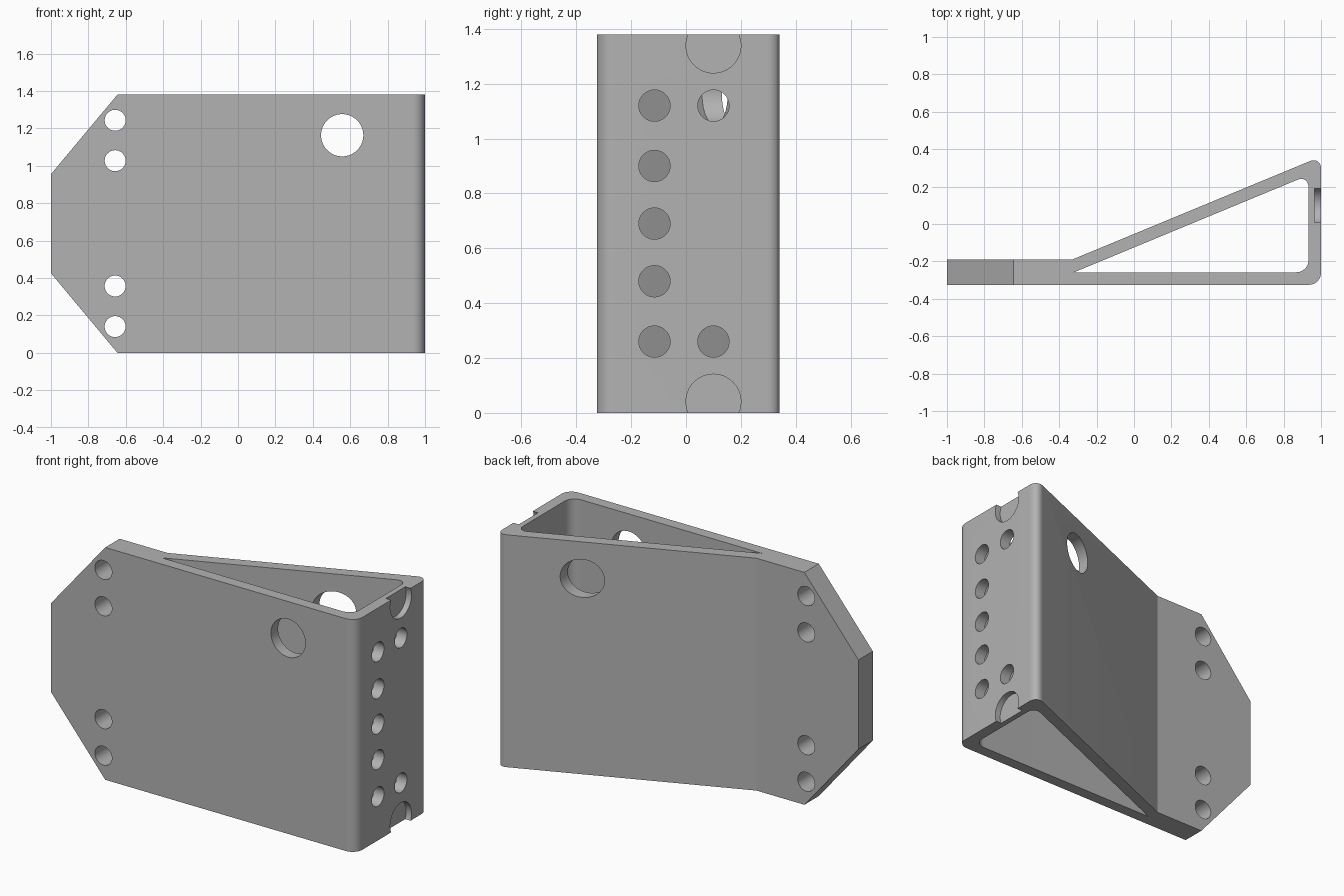
import bpy
import bmesh
from math import cos, pi, radians, tan
from mathutils import Matrix, Vector

if "Cube" in bpy.data.objects:
    bpy.data.objects.remove(bpy.data.objects["Cube"])

HEIGHT, FRONT, WALL, FILLET = 1.38, -0.325, 0.067, 0.065
SLOPE = tan(radians(22.5))

grey = bpy.data.materials.new("grey metal")
grey.use_nodes = True
grey.diffuse_color = (0.45, 0.45, 0.45, 1)
grey.node_tree.nodes["Principled BSDF"].inputs["Base Color"].default_value = grey.diffuse_color


def finish(name, bm):
    bmesh.ops.recalc_face_normals(bm, faces=bm.faces)
    mesh = bpy.data.meshes.new(name)
    bm.to_mesh(mesh)
    bm.free()
    mesh.materials.append(grey)
    obj = bpy.data.objects.new(name, mesh)
    bpy.context.collection.objects.link(obj)
    return obj


def prism(name, points, offset, rounded=()):
    """Extrude a closed outline along offset, rounding the numbered corners."""
    bm = bmesh.new()
    verts = [bm.verts.new(p) for p in points]
    face = bm.faces.new(verts)
    ext = bmesh.ops.extrude_face_region(bm, geom=[face])
    moved = [g for g in ext["geom"] if isinstance(g, bmesh.types.BMVert)]
    bmesh.ops.translate(bm, verts=moved, vec=offset)
    edges = [e for i in rounded for e in verts[i].link_edges
             if abs((e.verts[0].co - e.verts[1].co).normalized().dot(Vector(offset).normalized())) > 0.99]
    if edges:
        bmesh.ops.bevel(bm, geom=edges, offset=FILLET, offset_type='OFFSET',
                        segments=12, profile=0.5, affect='EDGES')
    return finish(name, bm)


def cylinder(name, centre, radius, depth, axis):
    bm = bmesh.new()
    turn = Matrix.Rotation(pi / 2, 4, 'Y' if axis == 'X' else 'X')
    bmesh.ops.create_cone(bm, cap_ends=True, segments=64, radius1=radius, radius2=radius,
                          depth=depth, matrix=Matrix.Translation(centre) @ turn)
    return finish(name, bm)


def cut(body, cutter):
    cutter.hide_render = True
    mod = body.modifiers.new("cut", 'BOOLEAN')
    mod.operation, mod.solver, mod.object = 'DIFFERENCE', 'EXACT', cutter
    bpy.context.view_layer.objects.active = body
    bpy.ops.object.modifier_apply(modifier=mod.name)
    bpy.data.objects.remove(cutter)


# Wedge body: flat tongue on the left, sloping back wall
tongue_back, bend = -0.19, -0.33
body = prism("bracket_body", [
    (-1, FRONT, 0), (1, FRONT, 0), (1, tongue_back + (1 - bend) * SLOPE, 0),
    (bend, tongue_back, 0), (-1, tongue_back, 0)], (0, 0, HEIGHT), rounded=(1, 2))

# Triangular hollow, open at top and bottom
tip, inner_x, inner_y = -0.32, 1 - WALL, FRONT + WALL
cut(body, prism("hollow", [
    (tip, inner_y, -0.1), (inner_x, inner_y, -0.1),
    (inner_x, inner_y + (inner_x - tip) * SLOPE, -0.1)], (0, 0, HEIGHT + 0.2), rounded=(1, 2)))

# Clipped corners of the tongue
for edge, out in ((0, -1), (HEIGHT, 1)):
    slant = Vector((0.355, 0, out * 0.425))
    corner = Vector((-0.645, -1, edge))
    low, high = corner - slant * 1.5, corner + slant * 0.5
    cut(body, prism("corner_cutter", [low, high, (low.x, -1, high.z)], (0, 2, 0)))

# Bolt holes through the tongue
for z in (0.14, 0.357, 1.027, 1.243):
    cut(body, cylinder("bolt_hole", (-0.657, -0.25, z), 0.056, 0.5, 'Y'))

# Large hole through front and back walls
cut(body, cylinder("access_hole", (0.557, 0, 1.163), 0.113, 2, 'Y'))

# Hole rows in the end wall
for y, heights in ((-0.115, (0.26, 0.48, 0.69, 0.9, 1.12)), (0.1, (0.26, 1.12))):
    for z in heights:
        cut(body, cylinder("end_hole", (0.97, y, z), 0.057, 0.2, 'X'))

# Shallow round recesses at the top and bottom of the end wall
for z in (0.041, HEIGHT - 0.041):
    cut(body, cylinder("recess", (1.065, 0.1, z), 0.1, 0.2, 'X'))

# Smooth fillets and bores, crisp edges elsewhere
bpy.ops.object.select_all(action='DESELECT')
body.select_set(True)
bpy.context.view_layer.objects.active = body
bpy.ops.object.shade_smooth_by_angle(angle=radians(15))
